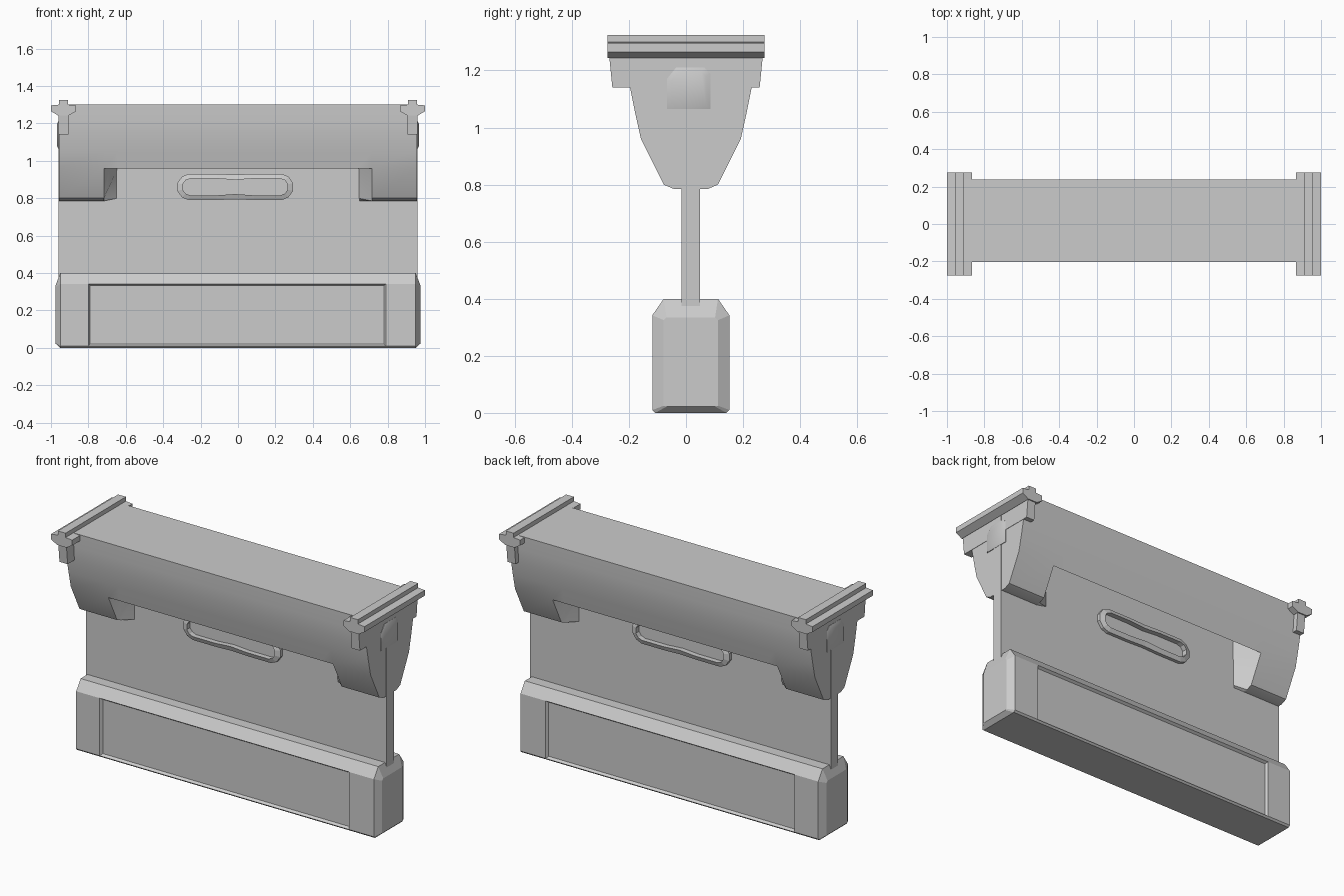
import bpy, bmesh, math

if "Cube" in bpy.data.objects:
    bpy.data.objects.remove(bpy.data.objects["Cube"], do_unlink=True)

MID = 0.017      # depth centre of the wall, hopper and base
WALL = 0.0325    # half thickness of the wall

grey = bpy.data.materials.new("plain grey")
grey.use_nodes = True
grey.diffuse_color = (0.6, 0.6, 0.6, 1)
grey.node_tree.nodes["Principled BSDF"].inputs["Base Color"].default_value = (0.6, 0.6, 0.6, 1)


def finish(bm, name, smooth=None):
    bmesh.ops.remove_doubles(bm, verts=bm.verts, dist=1e-5)
    bmesh.ops.recalc_face_normals(bm, faces=bm.faces)
    mesh = bpy.data.meshes.new(name)
    bm.to_mesh(mesh)
    bm.free()
    mesh.materials.append(grey)
    ob = bpy.data.objects.new(name, mesh)
    bpy.context.collection.objects.link(ob)
    if smooth:
        bpy.ops.object.select_all(action="DESELECT")
        ob.select_set(True)
        bpy.context.view_layer.objects.active = ob
        bpy.ops.object.shade_smooth_by_angle(angle=math.radians(smooth))
    return ob


def loft(rings, caps=True):
    """Skin a list of equal-length point rings."""
    bm = bmesh.new()
    rows = [[bm.verts.new(p) for p in ring] for ring in rings]
    for a, b in zip(rows, rows[1:]):
        for i in range(len(a)):
            j = (i + 1) % len(a)
            bm.faces.new((a[i], a[j], b[j], b[i]))
    if caps:
        bm.faces.new(rows[0])
        bm.faces.new(rows[-1])
    return bm


def section(x, half):
    """Mirror a half profile (depth, height) into a closed ring at x."""
    pts = [(x, MID + d, z) for d, z in half]
    return pts + [(x, MID - d, z) for d, z in reversed(half)]


def box(name, x, y, z):
    return finish(loft([[(a, y[0], z[0]), (a, y[1], z[0]), (a, y[1], z[1]), (a, y[0], z[1])]
                        for a in x]), name)


# Upright wall
box("wall", (-0.96, 0.96), (MID - WALL, MID + WALL), (0.33, 1.29))

# Hopper: full-depth ends, raised middle that is open underneath
upper = [(0.221, 1.3), (0.219, 1.22), (0.213, 1.14), (0.195, 1.05), (0.175, 0.96)]
full = upper + [(0.175, 0.96), (0.095, 0.8), (0.06, 0.785), (0.03, 0.785)]
raised = upper + [(0.03, 1.2), (0.03, 0.96), (0.03, 0.8), (0.03, 0.785)]
stations = [(0.957, full), (0.717, full), (0.643, raised)]
rings = [section(-x, h) for x, h in stations] + [section(x, h) for x, h in reversed(stations)]
finish(loft(rings), "hopper", 25)

# Base: chamfered block with a sunken panel on both long sides
block = [(0.125, 0), (0.135, 0.01), (0.135, 0.342), (0.095, 0.4)]
end = [(0.085, 0.022), (0.095, 0.025), (0.095, 0.325), (0.085, 0.335)]
xs = [-0.975, -0.95, -0.8, 0.79, 0.95, 0.975]
bm = loft([section(x, end if abs(x) > 0.96 else block) for x in xs])
bmesh.ops.recalc_face_normals(bm, faces=bm.faces)
panels = [f for f in bm.faces if abs(f.normal.y) > 0.99 and abs(f.calc_center_median().x) < 0.1]
bmesh.ops.inset_individual(bm, faces=panels, thickness=0.014, depth=-0.014)
finish(bm, "base")

# Rails, brackets and knobs at each end
rail_half = [(0.03, 1.243), (0.067, 1.265), (0.067, 1.296), (0.025, 1.3), (0.025, 1.325)]
rail = rail_half + [(-d, z) for d, z in reversed(rail_half)]
for side, label in ((1, "left"), (-1, "right")):
    c = side * 0.933
    finish(loft([[(c + d, y, z) for d, z in rail] for y in (-0.275, 0.275)]), label + "_rail")
    finish(loft([[(c + dx, y, z) for y, z in
                  ((-0.27, 1.26), (-0.258, 1.14), (0.258, 1.14), (0.27, 1.26))]
                 for dx in (-0.026, 0.026)]), label + "_bracket")
    outline = [(-0.067, 1.065), (0.085, 1.065), (0.085, 1.19), (0.065, 1.21),
               (-0.035, 1.21), (-0.067, 1.17)]
    knob = [[(side * x, 0.01 + (y - 0.01) * s, 1.135 + (z - 1.135) * s) for y, z in outline]
            for x, s in ((0.94, 1), (0.961, 1), (0.968, 0.8))]
    finish(loft(knob), label + "_knob", 40)

# Long grip frames on the front and back of the wall
corner = [(0.31, 0.02), (0.285, 0.055), (0.25, 0.07), (0.1, 0.07), (0, 0.066)]
inner = [(0.28, 0.015), (0.265, 0.036), (0.24, 0.045), (0.1, 0.045), (0, 0.038)]


def oval(quarter, y):
    top = quarter + [(-x, z) for x, z in quarter[-2::-1]]
    return [(x - 0.015, y, 0.86 + z) for x, z in top + [(x, -z) for x, z in reversed(top)]]


for s, label in ((-1, "front"), (1, "back")):
    low, high = MID + s * (WALL - 0.003), MID + s * (WALL + 0.03)
    levels = [oval(corner, low), oval(corner, high - s * 0.01), oval(inner, high), oval(inner, low)]
    finish(loft(levels, caps=False), label + "_grip")
